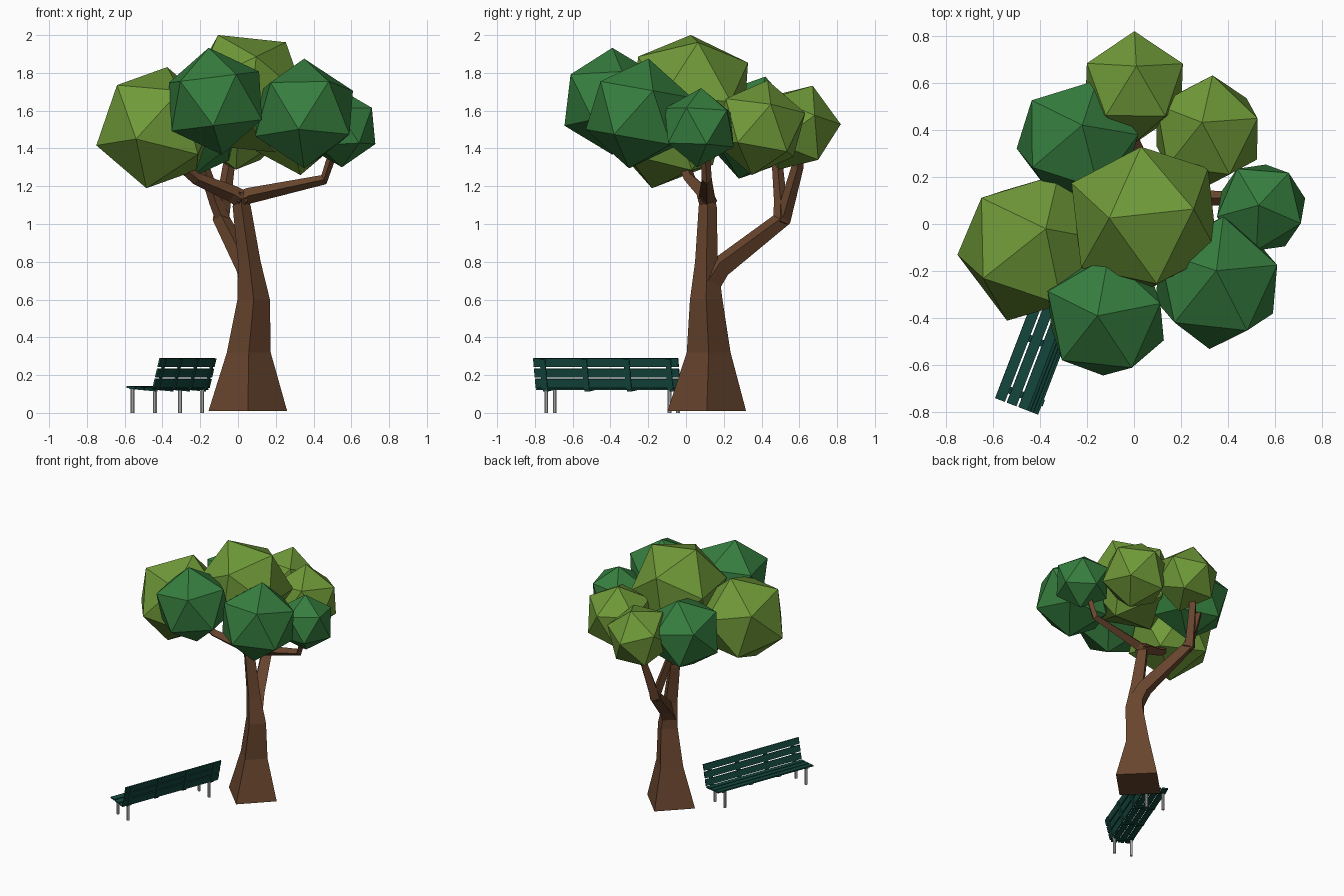
import bpy, bmesh, math
from mathutils import Vector, Matrix

if "Cube" in bpy.data.objects:
    bpy.data.objects.remove(bpy.data.objects["Cube"])


def material(name, rgb):
    m = bpy.data.materials.new(name)
    m.diffuse_color = (*rgb, 1)
    m.use_nodes = True
    m.node_tree.nodes["Principled BSDF"].inputs["Base Color"].default_value = m.diffuse_color
    return m


LIGHT = material("light_leaf", (0.16, 0.32, 0.04))
DARK = material("dark_leaf", (0.037, 0.21, 0.05))
BARK = material("bark", (0.14, 0.06, 0.027))
PAINT = material("bench_paint", (0.007, 0.065, 0.048))


def finish(bm, name, mat=None):
    bmesh.ops.recalc_face_normals(bm, faces=bm.faces)
    me = bpy.data.meshes.new(name)
    bm.to_mesh(me)
    bm.free()
    ob = bpy.data.objects.new(name, me)
    bpy.context.collection.objects.link(ob)
    if mat:
        me.materials.append(mat)
    return ob


def frame(p, q):
    """Rotation whose z is p and whose x leans toward q."""
    z = Vector(p).normalized()
    x = (Vector(q) - z * Vector(q).dot(z)).normalized()
    return Matrix((x, z.cross(x), z)).transposed()


# Leaf clumps: icosahedra turned so one corner points along top, the next toward side
def clump(name, mat, centre, r, top, side):
    bm = bmesh.new()
    bmesh.ops.create_icosphere(bm, subdivisions=1, radius=r)
    bm.verts.ensure_lookup_table()
    hi = max(bm.verts, key=lambda v: v.co.z)
    near = hi.link_edges[0].other_vert(hi)
    rot = frame(top, side) @ frame(hi.co, near.co).transposed()
    bm.transform(Matrix.Translation(centre) @ rot.to_4x4())
    finish(bm, name, mat)


clump("leaves_crown", LIGHT, (.045, .025, 1.69), .345, (-.15, 0, .31), (.22, .04, .27))
clump("leaves_left", LIGHT, (-.43, -.1, 1.51), .335, (.055, .08, .32), (-.2, .22, .2))
clump("leaves_front", DARK, (-.12, -.39, 1.65), .285, (-.035, 0, .28), (-.25, .105, .11))
clump("leaves_front_right", DARK, (.35, -.25, 1.585), .295, (0, .05, .28), (.25, .07, .1))
clump("leaves_right", DARK, (.54, .07, 1.51), .21, (-.01, .01, .21), (.12, .15, .1))
clump("leaves_back_right", LIGHT, (.31, .39, 1.51), .255, (-.02, .04, .24), (.02, .23, .1))
clump("leaves_back", LIGHT, (0, .58, 1.51), .24, (.01, .09, .22), (0, .21, -.02))
clump("leaves_back_left", DARK, (-.24, .35, 1.51), .28, (.02, .07, .27), (-.2, .18, .1))


# Trunk and branches: four-sided tapered tubes, points are (x, y, z, half width)
def limb(name, pts, upright=False):
    bm = bmesh.new()
    P = [Vector(p[:3]) for p in pts]
    rings = []
    for i, p in enumerate(pts):
        t = (P[min(i + 1, len(P) - 1)] - P[max(i - 1, 0)]).normalized()
        if upright:
            t = Vector((0, 0, 1))
        a = t.cross(Vector((0, 1, 0))).normalized()
        b = a.cross(t)
        rings.append([bm.verts.new(P[i] + d * p[3]) for d in (a, b, -a, -b)])
    for r0, r1 in zip(rings, rings[1:]):
        for k in range(4):
            n = (k + 1) % 4
            bm.faces.new((r0[k], r0[n], r1[n], r1[k]))
    bm.faces.new(rings[0])
    bm.faces.new(rings[-1])
    bm.transform(Matrix.Identity(4))
    finish(bm, name, BARK)


limb("trunk", [(.052, .11, .01, .208), (.057, .12, .32, .116), (.083, .107, .6, .086),
               (.06, .108, .8, .06), (.02, .115, 1.09, .048), (.01, .11, 1.17, .035)], True)
limb("right_branch", [(.0, .115, 1.12, .05), (.06, .11, 1.15, .042),
                      (.455, .11, 1.235, .027), (.51, .1, 1.4, .024)])
limb("left_branch", [(.04, .115, 1.12, .05), (-.03, .1, 1.16, .045),
                     (-.22, .02, 1.24, .032), (-.36, -.03, 1.36, .028)])
limb("back_branch", [(.075, .1, .66, .07), (.05, .18, .77, .06),
                     (-.09, .515, 1.03, .045), (-.05, .59, 1.3, .032), (-.03, .6, 1.4, .03)])
limb("back_left_branch", [(-.07, .5, 1.0, .04), (-.12, .5, 1.12, .034), (-.2, .48, 1.36, .028)])

# Bench: local x runs front to back, y along its length
BENCH = Matrix.Translation((-.59, -.74, 0)) @ Matrix.Rotation(math.radians(-21), 4, 'Z')
L = .82


def box(name, size, mat, local):
    bm = bmesh.new()
    bmesh.ops.create_cube(bm, size=1)
    bm.transform(BENCH @ local @ Matrix.Diagonal((*size, 1)))
    finish(bm, name, mat)


SEAT = Matrix.Translation((0, 0, .138)) @ Matrix.Rotation(math.radians(5), 4, 'Y')
BACK = Matrix.Translation((.15, 0, .125)) @ Matrix.Rotation(math.radians(14), 4, 'Y')
for i in range(3):
    box("seat_slat", (.044, L, .01), PAINT, SEAT @ Matrix.Translation((.022 + .053 * i, L / 2, 0)))
    box("back_slat", (.01, L, .047), PAINT, BACK @ Matrix.Translation((0, L / 2, .033 + .056 * i)))
for v in (.054, .29, .53, .766):
    box("seat_bar", (.15, .03, .008), PAINT, SEAT @ Matrix.Translation((.076, v, -.007)))
    box("back_bar", (.008, .03, .165), PAINT, BACK @ Matrix.Translation((.007, v, .083)))

# Bench legs
for u in (.014, .14):
    for v in (.054, .752):
        bm = bmesh.new()
        bmesh.ops.create_cone(bm, cap_ends=True, segments=8, radius1=.011, radius2=.011, depth=.13)
        bm.transform(BENCH @ Matrix.Translation((u, v, .065)))
        finish(bm, "bench_leg")
